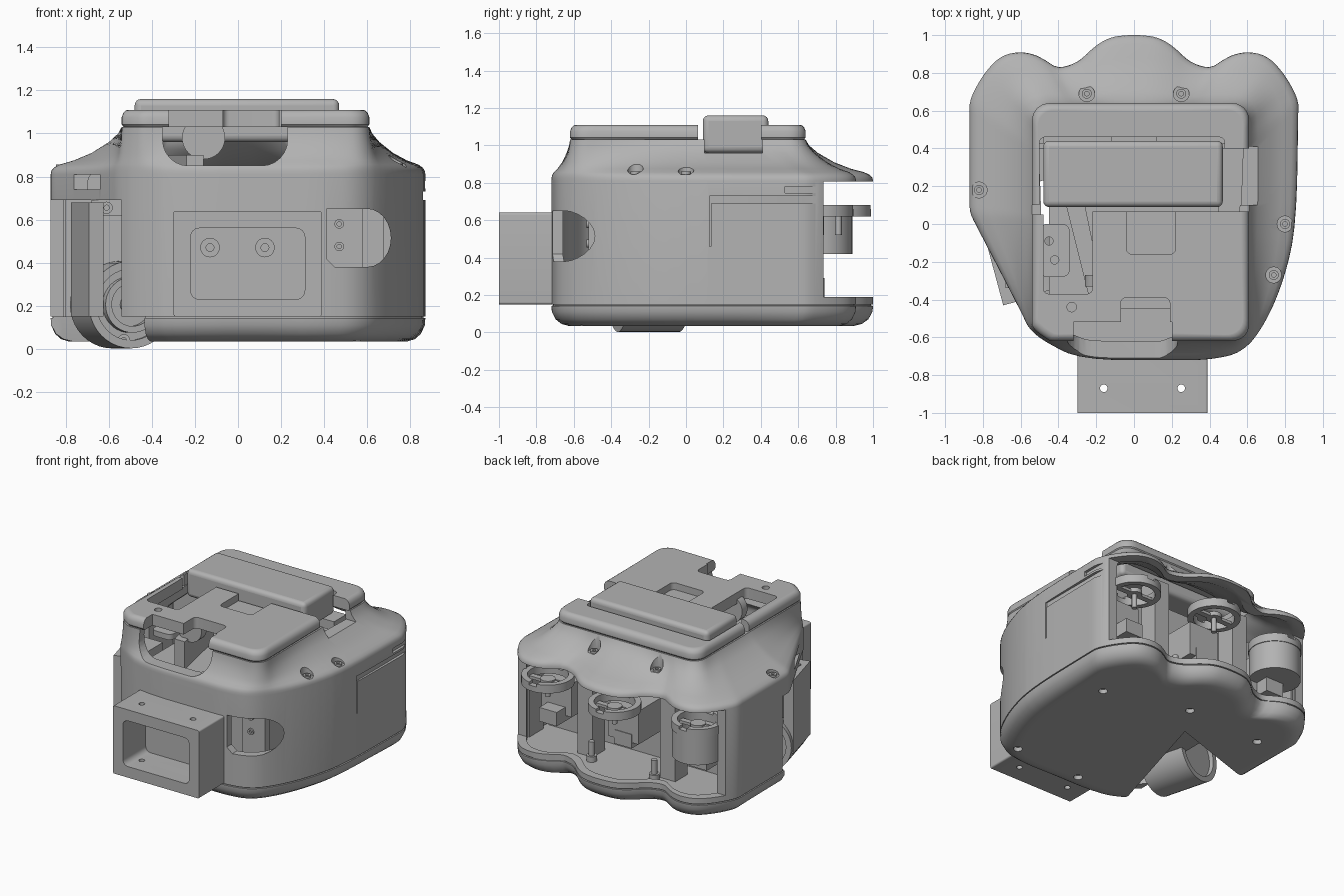
import bpy, bmesh, math
from mathutils import Vector

if bpy.data.objects.get("Cube"):
    bpy.data.objects.remove(bpy.data.objects["Cube"])

grey = bpy.data.materials.new("plain grey")
grey.use_nodes = True
grey.diffuse_color = (0.45, 0.45, 0.45, 1)
grey.node_tree.nodes["Principled BSDF"].inputs["Base Color"].default_value = grey.diffuse_color
N = 240


def make(name, bm):
    bmesh.ops.recalc_face_normals(bm, faces=bm.faces)
    me = bpy.data.meshes.new(name)
    bm.to_mesh(me)
    bm.free()
    me.materials.append(grey)
    ob = bpy.data.objects.new(name, me)
    bpy.context.collection.objects.link(ob)
    return ob


def rings_mesh(name, rings):
    """Skin a stack of equal loops and cap both ends."""
    bm = bmesh.new()
    loops = [[bm.verts.new(p) for p in r] for r in rings]
    for a, b in zip(loops, loops[1:]):
        for i in range(len(a)):
            j = (i + 1) % len(a)
            bm.faces.new((a[i], a[j], b[j], b[i]))
    bm.faces.new(loops[0])
    bm.faces.new(loops[-1])
    return make(name, bm)


def prism(name, pts, lo, hi, axis="z"):
    put = (lambda a, b, c: (a, b, c)) if axis == "z" else (lambda a, b, c: (a, c, b))
    return rings_mesh(name, [[put(a, b, c) for a, b in pts] for c in (lo, hi)])


def rrect(x0, x1, y0, y1, r, n=6):
    pts = []
    for k, (cx, cy) in enumerate(((x1 - r, y1 - r), (x0 + r, y1 - r), (x0 + r, y0 + r), (x1 - r, y0 + r))):
        for i in range(n + 1):
            a = math.pi / 2 * (k + i / n)
            pts.append((cx + r * math.cos(a), cy + r * math.sin(a)))
    return pts


def box(name, x0, x1, y0, y1, z0, z1, bevel=0):
    ob = prism(name, [(x0, y0), (x1, y0), (x1, y1), (x0, y1)], z0, z1)
    if bevel:
        m = ob.modifiers.new("Bevel", "BEVEL")
        m.width, m.segments = bevel, 4
    return ob


def cyl(name, loc, r, depth, direction=(0, 0, 1), seg=40):
    bm = bmesh.new()
    bmesh.ops.create_cone(bm, cap_ends=True, segments=seg, radius1=r, radius2=r, depth=depth)
    rot = Vector(direction).to_track_quat("Z", "Y").to_matrix().to_4x4()
    bmesh.ops.transform(bm, matrix=rot, verts=bm.verts)
    bmesh.ops.translate(bm, vec=loc, verts=bm.verts)
    return make(name, bm)


def cut(ob, *cutters):
    bpy.context.view_layer.objects.active = ob
    for c in cutters:
        m = ob.modifiers.new("Cut", "BOOLEAN")
        m.operation, m.solver, m.object = "DIFFERENCE", "EXACT", c
        bpy.ops.object.modifier_apply(modifier=m.name)
        bpy.data.objects.remove(c)
    return ob


def tube(name, loc, r, inner, depth, direction=(0, 0, 1)):
    return cut(cyl(name, loc, r, depth, direction), cyl("bore", loc, inner, depth * 2, direction))


def chaikin(p, times=2):
    for _ in range(times):
        q = []
        for a, b in zip(p, p[1:] + p[:1]):
            a, b = Vector(a), Vector(b)
            q += [a.lerp(b, 0.25), a.lerp(b, 0.75)]
        p = q
    return p


def radii(poly):
    """Distance from the origin to the polygon for each of N directions."""
    out = []
    for i in range(N):
        a = 2 * math.pi * i / N
        d, best = Vector((math.cos(a), math.sin(a))), 0
        for p, q in zip(poly, poly[1:] + poly[:1]):
            p, e = Vector(p), Vector(q) - Vector(p)
            den = d.cross(e)
            if abs(den) > 1e-9:
                t, s = p.cross(e) / den, p.cross(d) / den
                if -1e-6 <= s <= 1 + 1e-6:
                    best = max(best, t)
        out.append(best)
    return out


def loft(name, stack):
    return rings_mesh(name, [[(r * math.cos(2 * math.pi * i / N), r * math.sin(2 * math.pi * i / N), z)
                              for i, r in enumerate(rs)] for z, rs in stack])


# Palm outline: scalloped finger edge, slanted thumb side
lobes = [(0.87, 0.66), (0.8, 0.79), (0.71, 0.89), (0.6, 0.915), (0.5, 0.89), (0.42, 0.83), (0.37, 0.83),
         (0.29, 0.86), (0.2, 0.95), (0.1, 1.0)]
front = [(-0.87, 0.6), (-0.87, 0.12), (-0.87, 0.06), (-0.84, 0), (-0.59, -0.48), (-0.56, -0.55), (-0.48, -0.62),
         (-0.28, -0.72), (0.2, -0.72), (0.4, -0.72), (0.58, -0.68), (0.7, -0.52), (0.8, -0.28), (0.86, 0), (0.87, 0.6)]
outer = radii(chaikin(lobes + [(-x, y) for x, y in reversed(lobes)] + front))
rect = radii(rrect(-0.54, 0.61, -0.62, 0.64, 0.09))
inner = [min(a, b * 0.98) for a, b in zip(rect, outer)]


def less(rs, d):
    return [r - d for r in rs]


def mix(t):
    return [a + (b - a) * t for a, b in zip(outer, inner)]


# Upper shell with a concave shoulder, hollowed out
shoulder = [(0.81, 0), (0.828, 0.012), (0.842, 0.05), (0.856, 0.13), (0.875, 0.33), (0.91, 0.58), (0.96, 0.82), (1.0, 0.95)]
shell = loft("palm_shell", [(0.15, outer)] + [(z, mix(t)) for z, t in shoulder] + [(1.03, inner)])
hollow = loft("hollow", [(0.1, less(outer, 0.06))] + [(z - 0.035, less(mix(t), 0.06)) for z, t in shoulder]
              + [(1.2, less(inner, 0.06))])
thumb_gap = [(-1, 0.14), (-0.7, 0.14), (-0.54, -0.4), (-0.54, -0.8), (-1, -0.8)]
window = [(0.41, 0.65), (0.41, 0.42), (0.45, 0.38)] + [
    (0.6 + 0.11 * math.cos(a), 0.515 + 0.135 * math.sin(a)) for a in [math.pi * (k / 12 - 0.5) for k in range(13)]]
cut(shell, hollow,
    box("finger_gap", -1, 1, 0.735, 1.2, 0.19, 0.808),
    prism("thumb_gap", thumb_gap, 0.1, 0.69),
    prism("side_window", window, -0.9, -0.42, "y"),
    prism("front_slot", rrect(-0.35, 0.23, 0.85, 1.3, 0.12), -0.9, -0.5, "y"),
    box("lid_side_notch", 0.5, 0.7, 0.1, 0.41, 0.96, 1.2),
    box("thumb_notch", -0.78, -0.64, -0.7, -0.15, 0.74, 0.81),
    box("side_groove", 0.85, 1, 0.13, 0.8, 0.69, 0.73),
    box("upper_side_groove", 0.85, 1, 0.53, 0.8, 0.745, 0.78),
    box("side_seam", 0.85, 1, 0.125, 0.135, 0.46, 0.73),
    box("front_seam", -0.6, -0.3, -0.8, -0.715, 0.455, 0.465))
screws = [(-0.25, 0.69, 0.92), (0.25, 0.69, 0.92), (-0.82, 0.18, 0.84), (0.8, 0, 0.845), (0.74, -0.27, 0.845)]
for x, y, z in screws:
    cut(shell, cyl("screw_well", (x, y, z + 0.25), 0.042, 0.5, seg=24))
    tube("shell_screw", (x, y, z + 0.005), 0.026, 0.012, 0.02)

# Base plate with a rounded underside and a thumb recess
base = loft("base_plate", [(0.035, less(outer, 0.14)), (0.035, less(outer, 0.1)), (0.045, less(outer, 0.06)),
                           (0.07, less(outer, 0.025)), (0.11, less(outer, 0.003)), (0.142, outer),
                           (0.143, less(outer, 0.01)), (0.15, less(outer, 0.01))])
cut(base, prism("thumb_recess", [(-1, 0.1), (-0.82, 0.12), (-0.15, 0.34), (-0.43, -0.62), (-0.5, -0.9), (-1, -0.9)], 0, 0.2))
for x, y in [(0.6, 0.4), (0, 0.57), (0.54, -0.54), (0, -0.57), (-0.6, 0.54)]:
    cut(base, cyl("foot_hole", (x, y, 0.03), 0.03, 0.07, seg=24))

# Top cover plate with its openings
cover = loft("top_cover", [(1.03, less(inner, 0.012)), (1.042, inner), (1.075, inner), (1.095, less(inner, 0.01)),
                           (1.106, less(inner, 0.025)), (1.11, less(inner, 0.04)), (1.11, less(inner, 0.045))])
cut(cover,
    prism("lid_bay", rrect(-0.5, 0.48, 0.065, 0.46, 0.03), 1, 1.2),
    box("side_bay", 0.4, 0.7, 0.065, 0.4, 1, 1.2),
    box("rim_gap", -0.7, -0.4, 0.05, 0.1, 1, 1.2),
    prism("motor_opening", rrect(-0.48, -0.22, -0.37, 0.12, 0.03), 1, 1.2),
    box("front_bay", -0.32, 0.2, -0.7, -0.52, 1, 1.2),
    prism("front_notch", rrect(-0.07, 0.19, -0.6, -0.39, 0.03), 1, 1.2),
    prism("back_notch", rrect(-0.04, 0.22, -0.16, 0.12, 0.03), 1.06, 1.2),
    cyl("cover_hole", (-0.33, -0.44, 1.1), 0.025, 0.08, seg=24))
box("raised_lid", -0.48, 0.47, 0.09, 0.44, 0.96, 1.16, 0.03)

# Wrist socket
wrist = prism("wrist_socket", rrect(-0.3, 0.39, 0.15, 0.64, 0.012), -1, -0.68, "y")
cut(wrist, prism("socket", rrect(-0.22, 0.31, 0.23, 0.56, 0.04), -1.1, -0.74, "y"))
for x in (-0.16, 0.25):
    cut(wrist, cyl("pin_hole", (x, -0.87, 0.4), 0.02, 1, seg=20))
for x in (-0.13, 0.125):
    tube("socket_screw", (x, -0.745, 0.47), 0.045, 0.018, 0.015, (0, 1, 0))

# Finger drives behind the open back
for side, x, y in (("right", -0.6, 0.72), ("middle", 0, 0.815), ("left", 0.6, 0.72)):
    cut(tube(side + "_finger_ring", (x, y, 0.65), 0.175, 0.135, 0.06),
        box("ring_slot", x - 0.03, x + 0.03, y - 0.3, y + 0.3, 0.66, 0.7))
    cyl(side + "_finger_hub", (x, y, 0.635), 0.05, 0.03)
    box(side + "_finger_spoke", x - 0.15, x + 0.15, y - 0.02, y + 0.02, 0.62, 0.64)
    cyl(side + "_finger_axle", (x, y, 0.58), 0.018, 0.12, seg=16)
    box(side + "_finger_motor", x - 0.12, x + 0.12, 0.43, y - 0.1, 0.36, 0.6)
    box(side + "_finger_arm", x - 0.07, x + 0.07, 0.43, 0.72, 0.32, 0.42)
tube("right_finger_drum", (-0.6, 0.72, 0.52), 0.17, 0.14, 0.2)
cyl("right_finger_drum_floor", (-0.6, 0.72, 0.43), 0.16, 0.02)
for s in (-1, 1):
    box("bay_pillar", s * 0.33 - 0.06, s * 0.33 + 0.06, 0.54, 0.68, 0.15, 0.84)
    cyl("standoff_foot", (s * 0.25, 0.72, 0.17), 0.035, 0.04, seg=24)
    cyl("standoff_pin", (s * 0.25, 0.72, 0.22), 0.02, 0.14, seg=24)
    box("wall_rib", s * 0.82 - 0.03, s * 0.82 + 0.03, 0.5, 0.66, 0.15, 0.78)
box("inner_bulkhead", -0.8, 0.8, 0.4, 0.43, 0.15, 0.84)

# Thumb drive in the slanted side
ax = Vector((0.26, -0.965, 0))
c = Vector((-0.54, -0.2, 0.205))
tube("thumb_drum", c, 0.203, 0.165, 0.34, ax)
cyl("thumb_motor", c, 0.17, 0.28, ax)
tube("thumb_ring", c + ax * 0.165, 0.13, 0.1, 0.06, ax)
cyl("thumb_hub", c + ax * 0.16, 0.045, 0.05, ax)
side = Vector((0.965, 0.26, 0)) * 0.035
mid = Vector((-0.7, -0.267, 0))
plan = [mid + side * i + ax * j * 0.16 for i, j in ((-1, -1), (1, -1), (1, 1), (-1, 1))]
prism("thumb_bracket", [p.xy for p in plan], 0.15, 0.68)
box("thumb_mount", -0.68, -0.53, -0.34, -0.1, 0.62, 0.69)
box("thumb_web", -0.67, -0.53, -0.2, -0.12, 0.34, 0.62)
for x, z in ((-0.61, 0.655), (-0.66, 0.285), (-0.53, 0.04)):
    tube("thumb_screw", (x, -0.35, z), 0.028, 0.012, 0.03, (0, 1, 0))

# Parts seen through the openings
plate = prism("motor_plate", rrect(-0.5, -0.34, -0.28, 0, 0.04), 0.82, 0.86)
for x, y in ((-0.45, -0.09), (-0.42, -0.19)):
    cut(plate, cyl("plate_hole", (x, y, 0.84), 0.022, 0.1, seg=20))
prism("inner_rail", [(-0.36, 0.1), (-0.26, 0.1), (-0.16, -0.38), (-0.24, -0.38)], 0.7, 0.9)
box("inner_motor", -0.45, 0.45, -0.45, 0.38, 0.15, 0.7)
cyl("inner_gear", (-0.16, -0.3, 0.98), 0.1, 0.06, (0, 1, 0))
box("window_plate", 0.4, 0.58, -0.52, -0.47, 0.3, 0.66)
for z in (0.475, 0.58):
    tube("window_screw", (0.47, -0.525, z), 0.022, 0.01, 0.015, (0, 1, 0))

# Smooth the curved faces, keep the edges sharp
for ob in bpy.context.scene.objects:
    if ob.type == "MESH":
        ob.select_set(True)
        bpy.context.view_layer.objects.active = ob
bpy.ops.object.shade_smooth_by_angle(angle=math.radians(32))
